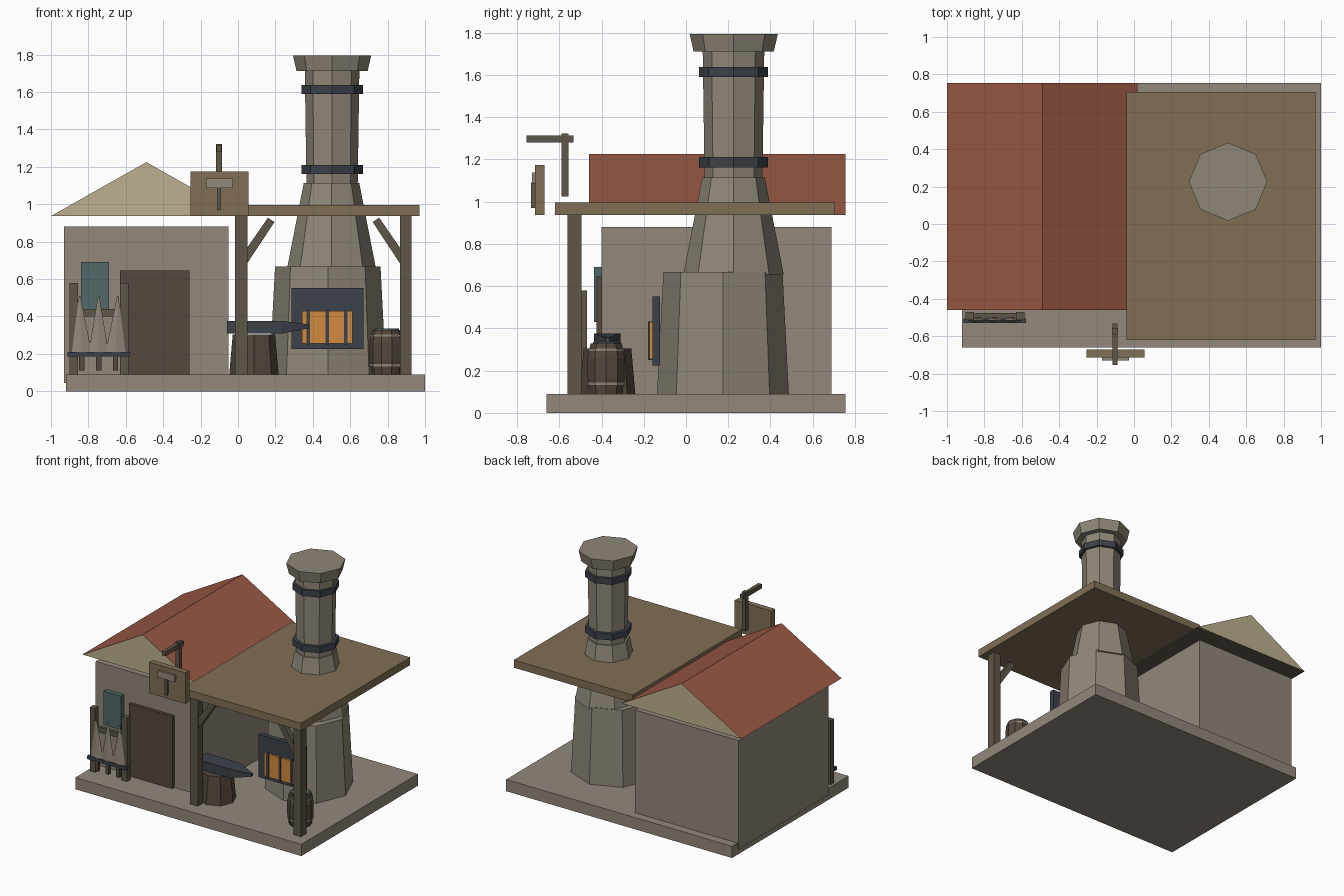
import bpy, bmesh, math
from mathutils import Vector

if "Cube" in bpy.data.objects:
    bpy.data.objects.remove(bpy.data.objects["Cube"])


def material(name, r, g, b):
    m = bpy.data.materials.new(name)
    lin = [((c / 255 + 0.055) / 1.055) ** 2.4 for c in (r, g, b)]
    m.diffuse_color = (*lin, 1)
    m.use_nodes = True
    m.node_tree.nodes["Principled BSDF"].inputs["Base Color"].default_value = m.diffuse_color
    return m


STONE = material("warm stone", 146, 136, 123)
CHIMNEY = material("chimney stone", 143, 135, 119)
TILE = material("red roof tile", 152, 88, 68)
CREAM = material("cream plaster", 190, 176, 142)
PLANK = material("light plank", 129, 111, 85)
TIMBER = material("grey timber", 95, 86, 72)
DARK = material("dark wood", 84, 73, 61)
IRON = material("iron", 60, 66, 74)
FIRE = material("fire", 212, 138, 62)
GLASS = material("teal glass", 82, 104, 104)


def finish(name, bm, *mats):
    bmesh.ops.recalc_face_normals(bm, faces=bm.faces)
    me = bpy.data.meshes.new(name)
    bm.to_mesh(me)
    bm.free()
    for m in mats:
        me.materials.append(m)
    ob = bpy.data.objects.new(name, me)
    bpy.context.collection.objects.link(ob)
    return ob


def box(name, mat, x, y, z):
    """Box from (min, max) pairs."""
    bm = bmesh.new()
    bmesh.ops.create_cube(bm, size=1)
    for v in bm.verts:
        v.co = Vector([(a + b) / 2 + c * (b - a) for c, (a, b) in zip(v.co, (x, y, z))])
    return finish(name, bm, mat)


def prism(name, mats, pts, y0, y1):
    """Extrude an x-z outline along y."""
    bm = bmesh.new()
    f = bm.faces.new([bm.verts.new((x, y0, z)) for x, z in pts])
    ext = bmesh.ops.extrude_face_region(bm, geom=[f])
    for v in ext["geom"]:
        if isinstance(v, bmesh.types.BMVert):
            v.co.y = y1
    return finish(name, bm, *mats)


def lathe(name, mat, cx, cy, profile, n=8):
    """Stacked n-sided rings from (radius, z) points, capped."""
    bm = bmesh.new()
    rings = [[bm.verts.new((cx + r * math.cos(2 * math.pi * i / n),
                            cy + r * math.sin(2 * math.pi * i / n), z))
              for i in range(n)] for r, z in profile]
    for a, b in zip(rings, rings[1:]):
        for i in range(n):
            j = (i + 1) % n
            bm.faces.new((a[i], a[j], b[j], b[i]))
    bm.faces.new(rings[0])
    bm.faces.new(rings[-1])
    return finish(name, bm, mat)


# Base slab and house
box("base_slab", STONE, (-0.92, 1.0), (-0.66, 0.755), (0, 0.09))
box("house_walls", STONE, (-0.93, -0.05), (-0.40, 0.69), (0.045, 0.88))
box("door", DARK, (-0.63, -0.26), (-0.425, -0.395), (0.09, 0.645))
box("window", GLASS, (-0.84, -0.69), (-0.435, -0.395), (0.43, 0.69))

# Gabled roof: tiles on slopes, plaster on gables, timber below
roof = prism("house_roof", (TILE, CREAM, TIMBER),
             [(-1.0, 0.937), (0.02, 0.937), (-0.49, 1.225)], -0.46, 0.755)
for p in roof.data.polygons:
    if abs(p.normal.y) > 0.9:
        p.material_index = 1
    elif p.normal.z < -0.5:
        p.material_index = 2

# Canopy with posts and braces
box("canopy", PLANK, (-0.04, 0.97), (-0.62, 0.705), (0.938, 0.997))
for side, x0, x1, d in (("left", -0.015, 0.05, 1), ("right", 0.865, 0.928, -1)):
    box(side + "_post", TIMBER, (x0, x1), (-0.56, -0.495), (0.09, 0.938))
    e = x1 if d > 0 else x0
    prism(side + "_brace", (TIMBER,),
          [(e - 0.02 * d, 0.655), (e - 0.02 * d, 0.74), (e + 0.11 * d, 0.928),
           (e + 0.145 * d, 0.905)], -0.55, -0.505)

# Furnace and chimney
lathe("furnace_base", CHIMNEY, 0.48, 0.175, [(0.312, 0.09), (0.282, 0.668)])
lathe("furnace_hood", CHIMNEY, 0.50, 0.225, [(0.238, 0.655), (0.148, 1.115)])
lathe("chimney_shaft", CHIMNEY, 0.503, 0.225, [(0.137, 1.1), (0.146, 1.72)])
lathe("chimney_cap", CHIMNEY, 0.503, 0.226, [(0.19, 1.712), (0.209, 1.795)])
for i, z in enumerate((1.163, 1.59)):
    lathe(f"chimney_band_{i + 1}", IRON, 0.503, 0.225, [(0.164, z), (0.164, z + 0.048)])

# Furnace mouth
box("mouth_plate", IRON, (0.285, 0.67), (-0.158, -0.122), (0.225, 0.552))
box("mouth_fire", FIRE, (0.342, 0.612), (-0.174, -0.15), (0.255, 0.43))
for i, x in enumerate((0.375, 0.478, 0.576)):
    box(f"mouth_bar_{i + 1}", IRON, (x - 0.009, x + 0.009), (-0.18, -0.155), (0.25, 0.433))

# Anvil on stump
lathe("stump", DARK, 0.085, -0.372, [(0.132, 0.09), (0.113, 0.305)])
box("anvil_body", IRON, (-0.06, 0.23), (-0.435, -0.31), (0.308, 0.377))
horn = box("anvil_horn", IRON, (0.23, 0.38), (-0.435, -0.31), (0.308, 0.377))
for v in horn.data.vertices:
    if v.co.x > 0.3:
        v.co.y = -0.372 + (v.co.y + 0.372) * 0.15
        v.co.z = 0.347 + (v.co.z - 0.343) * 0.3

# Water barrel
lathe("barrel", DARK, 0.795, -0.378,
      [(0.08, 0.09), (0.092, 0.16), (0.092, 0.26), (0.078, 0.328)], 10)
lathe("barrel_water", GLASS, 0.795, -0.378, [(0.066, 0.32), (0.066, 0.335)], 10)
for i, (z, r) in enumerate(((0.133, 0.091), (0.292, 0.088))):
    lathe(f"barrel_hoop_{i + 1}", STONE, 0.795, -0.378, [(r, z), (r, z + 0.012)], 10)

# Weapon rack
for side, x in (("left", -0.9), ("right", -0.63)):
    box(f"rack_{side}_post", TIMBER, (x, x + 0.044), (-0.512, -0.47), (0.09, 0.58))
box("rack_back_rail", TIMBER, (-0.86, -0.62), (-0.5, -0.475), (0.4, 0.44))
box("rack_front_rail", IRON, (-0.912, -0.577), (-0.53, -0.505), (0.185, 0.21))
for i, x in enumerate((-0.835, -0.745, -0.655)):
    box(f"blade_handle_{i + 1}", DARK, (x - 0.014, x + 0.014), (-0.525, -0.5), (0.11, 0.21))
    blade = lathe(f"blade_{i + 1}", STONE, 0, 0, [(0.055, 0.2), (0.003, 0.51)], 4)
    for v in blade.data.vertices:
        lean = (x + 0.745) * 0.13 * (v.co.z > 0.4)
        v.co.x += x + lean
        v.co.y = -0.515 + v.co.y * 0.25

# Hanging sign with hammer emblem and bracket
box("sign_board", PLANK, (-0.255, 0.055), (-0.715, -0.67), (0.937, 1.175))
box("emblem_head", STONE, (-0.172, -0.028), (-0.73, -0.71), (1.087, 1.138))
box("emblem_handle", TIMBER, (-0.112, -0.09), (-0.734, -0.71), (0.97, 1.09))
box("sign_bracket_post", TIMBER, (-0.118, -0.085), (-0.59, -0.556), (1.025, 1.322))
box("sign_bracket_arm", TIMBER, (-0.116, -0.087), (-0.755, -0.532), (1.28, 1.313))
